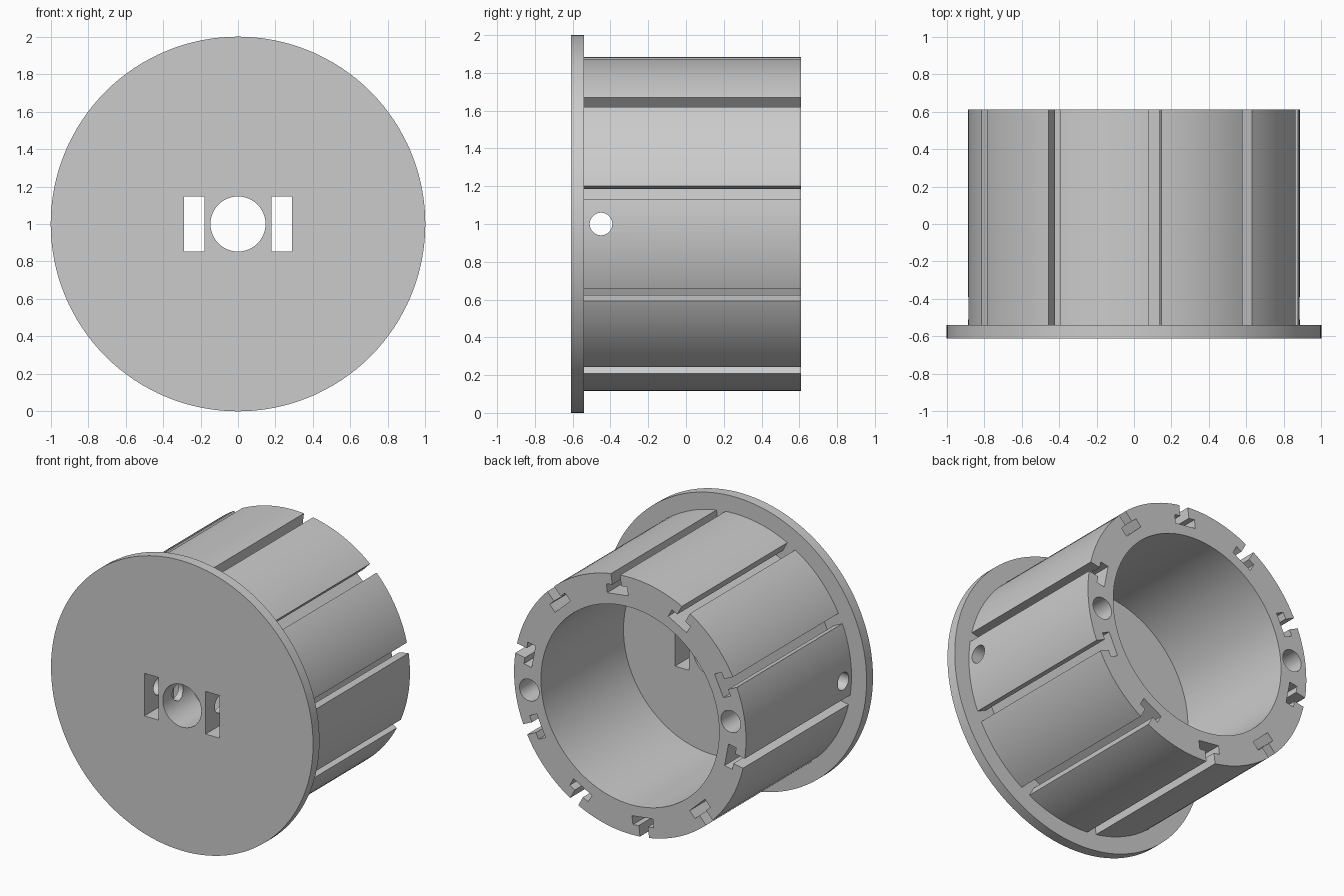
import bpy, bmesh, math
from mathutils import Matrix, Vector

if "Cube" in bpy.data.objects:
    bpy.data.objects.remove(bpy.data.objects["Cube"], do_unlink=True)

grey = bpy.data.materials.new("plain grey")
grey.use_nodes = True
GREY = (0.6, 0.6, 0.6, 1)
grey.diffuse_color = GREY
grey.node_tree.nodes["Principled BSDF"].inputs["Base Color"].default_value = GREY

FRONT, SEAT, FLOOR, BACK = -0.61, -0.54, -0.29, 0.61
SLOTS, SLOT_START = 10, 10.8
AXIS = Vector((0, 0, 1))


def prism(name, outline, y0, y1):
    """Extrude an (x, z) outline along y, around the spool axis."""
    bm = bmesh.new()
    face = bm.faces.new([bm.verts.new((x, y0, z + 1)) for x, z in outline])
    moved = bmesh.ops.extrude_face_region(bm, geom=[face])["geom"]
    verts = [v for v in moved if isinstance(v, bmesh.types.BMVert)]
    bmesh.ops.translate(bm, verts=verts, vec=(0, y1 - y0, 0))
    bmesh.ops.recalc_face_normals(bm, faces=bm.faces)
    mesh = bpy.data.meshes.new(name)
    bm.to_mesh(mesh)
    bm.free()
    mesh.materials.append(grey)
    obj = bpy.data.objects.new(name, mesh)
    bpy.context.collection.objects.link(obj)
    return obj


def circle(r, n, cx=0, cz=0):
    return [(cx + r * math.cos(i * math.tau / n), cz + r * math.sin(i * math.tau / n))
            for i in range(n)]


def turned(outline, degrees):
    c, s = math.cos(math.radians(degrees)), math.sin(math.radians(degrees))
    return [(x * c - z * s, x * s + z * c) for x, z in outline]


def rectangle(x0, x1, half):
    return [(x0, -half), (x1, -half), (x1, half), (x0, half)]


def cut(obj, cutter):
    """Subtract the cutter and discard it."""
    cutter.hide_render = True
    mod = obj.modifiers.new("cut", "BOOLEAN")
    mod.operation, mod.solver, mod.object = "DIFFERENCE", "EXACT", cutter
    bpy.context.view_layer.objects.active = obj
    bpy.ops.object.modifier_apply(modifier=mod.name)
    bpy.data.objects.remove(cutter, do_unlink=True)


# Flange disc and the drum behind it
flange = prism("flange", circle(1, 128), FRONT, SEAT)
drum = prism("drum", circle(0.885, 128), SEAT, BACK)

# Deep bore, leaving a thick floor
cut(drum, prism("bore", circle(0.68, 128), FLOOR, 1))

# T-shaped grooves around the drum
half_tee = [(0.75, 0.08), (0.81, 0.08), (0.81, 0.035), (1, 0.035)]
tee = half_tee + [(x, -z) for x, z in reversed(half_tee)]
for i in range(SLOTS):
    angle = SLOT_START + i * 360 / SLOTS
    cut(drum, prism("groove", turned(tee, angle), -1, 1))

# Two blind holes in the rim, midway between grooves
for angle in (SLOT_START - 18, SLOT_START + 162):
    cut(drum, prism("rim_hole", turned(circle(0.075, 32, 0.775), angle), -0.45, 1))

# Centre hole and the two slots beside it, through flange and floor
for part in (flange, drum):
    cut(part, prism("centre_hole", circle(0.147, 48), -1, 1))
    for x0, x1 in ((-0.287, -0.18), (0.18, 0.287)):
        cut(part, prism("strap_slot", rectangle(x0, x1, 0.147), -1, 1))

# Cross pin hole through the floor from side to side
pin = prism("pin_hole", circle(0.06, 32), -1.2, 1.2)
pin.data.transform(Matrix.Translation((0, -0.45, 0)) @ Matrix.Translation(AXIS)
                   @ Matrix.Rotation(math.pi / 2, 4, "Z") @ Matrix.Translation(-AXIS))
cut(drum, pin)

# Smooth round walls, crisp edges
for obj in (flange, drum):
    bpy.ops.object.select_all(action="DESELECT")
    obj.select_set(True)
    bpy.context.view_layer.objects.active = obj
    bpy.ops.object.shade_smooth_by_angle(angle=math.radians(30))
